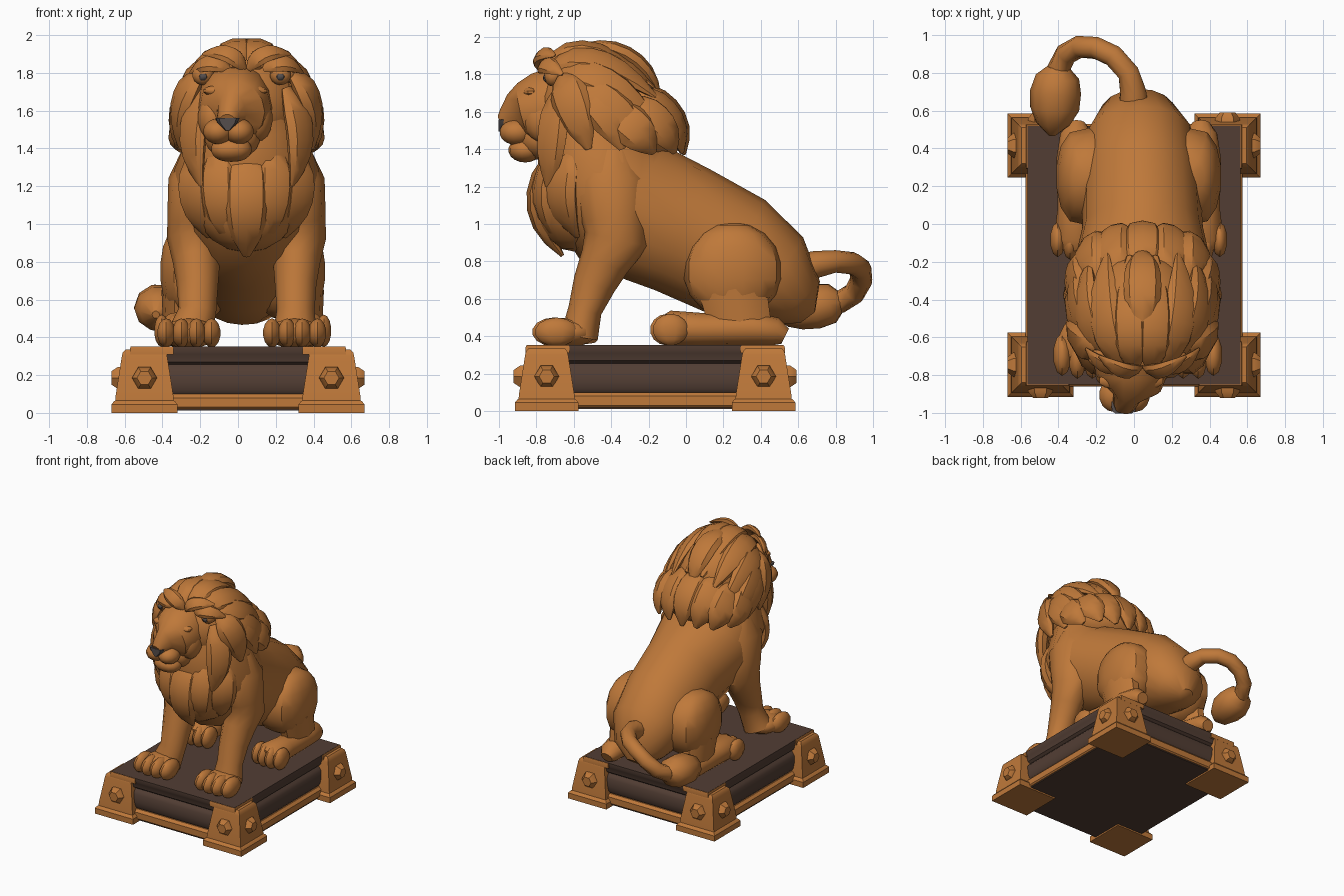
import bpy, bmesh, math
from mathutils import Vector as V


def material(name, rgb):
    m = bpy.data.materials.new(name)
    m.diffuse_color = (*rgb, 1)
    return m


BRONZE = material("bronze", (0.52, 0.19, 0.042))
STONE = material("dark stone", (0.085, 0.048, 0.034))
GREY = material("nose grey", (0.09, 0.075, 0.072))


def finish(bm, name, mat):
    bmesh.ops.recalc_face_normals(bm, faces=bm.faces[:])
    me = bpy.data.meshes.new(name)
    bm.to_mesh(me)
    bm.free()
    ob = bpy.data.objects.new(name, me)
    me.materials.append(mat)
    bpy.context.collection.objects.link(ob)
    return ob


def skin(name, rings, mat):
    """Join rings of points into a capped solid."""
    bm = bmesh.new()
    vs = [[bm.verts.new(p) for p in r] for r in rings]
    n = len(vs[0])
    for a, b in zip(vs, vs[1:]):
        for i in range(n):
            bm.faces.new((a[i], a[(i + 1) % n], b[(i + 1) % n], b[i]))
    bm.faces.new(vs[0])
    bm.faces.new(vs[-1])
    return finish(bm, name, mat)


def loft(name, pts, radii, segs=12, mat=BRONZE, center=None):
    """Elliptical sections (width, depth) along a path; depth faces away from center."""
    pts = [V(p) for p in pts]
    rings = []
    for i, p in enumerate(pts):
        t = (pts[min(i + 1, len(pts) - 1)] - pts[max(i - 1, 0)]).normalized()
        if center:
            d = p - V(center)
            d = (d - t * d.dot(t)).normalized()
            w = t.cross(d)
        else:
            w = V((1, 0, 0))
            w = (w - t * w.dot(t)).normalized()
            d = t.cross(w)
        rw, rd = radii[i]
        ang = [2 * math.pi * k / segs for k in range(segs)]
        rings.append([p + w * rw * math.cos(a) + d * rd * math.sin(a) for a in ang])
    return skin(name, rings, mat)


def ball(name, c, r, mat=BRONZE, u=14, v=9, flat=1.0):
    """Ellipsoid; flat < 1 squares it off sideways."""
    bm = bmesh.new()
    bmesh.ops.create_uvsphere(bm, u_segments=u, v_segments=v, radius=1)
    for p in bm.verts:
        x = math.copysign(abs(p.co.x) ** flat, p.co.x)
        p.co = V((x * r[0] + c[0], p.co.y * r[1] + c[1], p.co.z * r[2] + c[2]))
    return finish(bm, name, mat)


def block(name, cx, cy, hx, hy, profile, mat):
    """Rectangular moulding from an (inset, height) profile."""
    return skin(name, [[(cx + sx * (hx - i), cy + sy * (hy - i), z)
                        for sx, sy in ((-1, -1), (1, -1), (1, 1), (-1, 1))]
                       for i, z in profile], mat)


# Plinth
PY = -0.165
block("plinth_underside", 0, PY, 0.56, 0.68, [(0, 0.012), (0, 0.04)], STONE)
block("plinth_trim", 0, PY, 0.575, 0.695,
      [(0.01, 0.02), (0, 0.03), (0, 0.08), (0.02, 0.10)], BRONZE)
block("plinth_slab", 0, PY, 0.565, 0.685,
      [(0.02, 0.10), (0.005, 0.12), (0, 0.16), (0.005, 0.22), (0.02, 0.24),
       (0.035, 0.255), (0.015, 0.27), (0.008, 0.31), (0, 0.325), (0, 0.352)], STONE)

# Corner blocks with top plates and hexagonal studs
for sx in (-1, 1):
    for sy in (-1, 1):
        cx, cy = sx * 0.495, PY + sy * 0.58
        block("corner_block", cx, cy, 0.175, 0.17,
              [(0, 0), (0, 0.045), (0.012, 0.06), (0.02, 0.065), (0.022, 0.09),
               (0.055, 0.30), (0.06, 0.32), (0.075, 0.335)], BRONZE)
        block("corner_plate", sx * 0.457, PY + sy * 0.575, 0.115, 0.118,
              [(0, 0.31), (0, 0.34), (0.004, 0.3505)], BRONZE)
        for out in (V((sx, 0, 0)), V((0, sy, 0))):
            side = V((0, 0, 1)).cross(out)
            base = V((cx, cy, 0.185))
            skin("corner_stud", [[base + out * d + r * (side * math.cos(k * math.pi / 3)
                  + V((0, 0, 1)) * math.sin(k * math.pi / 3)) for k in range(6)]
                 for d, r in ((0.10, 0.066), (0.143, 0.066), (0.176, 0.04))], BRONZE)

# Torso from neck to rump
CX = 0.045
loft("torso", [(0.03, -0.52, 1.72), (CX, -0.50, 1.5), (CX, -0.46, 1.28), (CX, -0.33, 1.1),
               (CX, -0.02, 0.97), (0.035, 0.26, 0.83), (0.03, 0.46, 0.71),
               (0.02, 0.59, 0.58), (0.02, 0.65, 0.50)],
     [(0.2, 0.2), (0.3, 0.3), (0.385, 0.35), (0.39, 0.385), (0.32, 0.355),
      (0.31, 0.34), (0.285, 0.275), (0.20, 0.17), (0.06, 0.05)], 16)
ball("chest", (CX, -0.585, 1.13), (0.29, 0.235, 0.28))

# Legs and paws
for s in (-1, 1):
    x = CX
    loft("front_leg", [(x + s * 0.22, -0.40, 1.38), (x + s * 0.245, -0.40, 1.22),
                       (x + s * 0.27, -0.385, 1.02), (x + s * 0.275, -0.37, 0.92),
                       (x + s * 0.265, -0.435, 0.80),
                       (x + s * 0.26, -0.49, 0.68), (x + s * 0.26, -0.54, 0.54),
                       (0.02 + s * 0.28, -0.57, 0.40)],
         [(0.12, 0.12), (0.17, 0.21), (0.15, 0.175), (0.145, 0.175), (0.125, 0.135),
          (0.11, 0.115), (0.10, 0.09), (0.12, 0.10)], 12)
    px = 0.02 + s * 0.28
    ball("front_paw", (px, -0.63, 0.42), (0.145, 0.15, 0.08))
    for k in (-1.5, -0.5, 0.5, 1.5):
        ball("front_toe", (px + k * 0.08, -0.715 + abs(k) * 0.015, 0.423),
             (0.05, 0.115, 0.077), u=10, v=7)
    ball("thigh", (0.025 + s * 0.25, 0.25, 0.75), (0.19, 0.265, 0.26), flat=0.6)
    hx = 0.025 + s * 0.33
    loft("hind_ankle", [(hx, 0.25, 0.65), (hx, 0.3, 0.42)], [(0.1, 0.19), (0.09, 0.17)], 10)
    loft("hind_foot", [(hx, 0.53, 0.40), (hx, 0.48, 0.425), (hx, 0.35, 0.44),
                       (hx, 0.08, 0.435), (hx, -0.08, 0.44), (hx, -0.13, 0.43)],
         [(0.05, 0.045), (0.085, 0.075), (0.105, 0.09), (0.10, 0.09), (0.12, 0.097),
          (0.09, 0.07)], 12)
    for k in (-1.5, -0.5, 0.5, 1.5):
        ball("hind_toe", (hx + k * 0.066, -0.105 + abs(k) * 0.015, 0.435),
             (0.042, 0.095, 0.085), u=10, v=7)

# Tail with tuft
loft("tail", [(0.0, 0.60, 0.755), (-0.005, 0.70, 0.785), (-0.03, 0.80, 0.80), (-0.11, 0.89, 0.79),
              (-0.20, 0.932, 0.76), (-0.29, 0.938, 0.70), (-0.36, 0.90, 0.63),
              (-0.40, 0.82, 0.58), (-0.41, 0.76, 0.57)],
     [(0.085, 0.085), (0.072, 0.072)] + [(0.06, 0.06)] * 7, 10, center=(-0.2, 0.7, 0.2))
loft("tail_tuft", [(-0.40, 0.83, 0.585), (-0.405, 0.78, 0.575), (-0.415, 0.70, 0.56),
                   (-0.42, 0.61, 0.55), (-0.43, 0.53, 0.535), (-0.435, 0.47, 0.52)],
     [(0.06, 0.055), (0.115, 0.11), (0.135, 0.125), (0.13, 0.12), (0.09, 0.09), (0.02, 0.02)], 10)

# Head
HX = -0.015
loft("head", [(HX, -0.55, 1.64), (HX, -0.70, 1.62), (HX, -0.80, 1.61), (HX - 0.005, -0.855, 1.60),
              (HX - 0.02, -0.90, 1.585), (HX - 0.035, -0.955, 1.555), (HX - 0.04, -0.985, 1.54)],
     [(0.2, 0.24), (0.2, 0.225), (0.19, 0.20), (0.165, 0.165), (0.08, 0.125),
      (0.062, 0.075), (0.045, 0.045)], 14)
ball("jaw", (HX - 0.015, -0.77, 1.455), (0.15, 0.13, 0.115))
ball("chin", (HX - 0.02, -0.86, 1.395), (0.11, 0.09, 0.066), flat=0.8)
for s in (-1, 1):
    ball("muzzle_pad", (HX - 0.035 + s * 0.056, -0.905, 1.49), (0.08, 0.092, 0.068))
    ball("cheek", (HX + s * 0.12, -0.76, 1.56), (0.08, 0.11, 0.125))
    ball("brow", (HX + s * 0.09, -0.83, 1.705), (0.085, 0.045, 0.03), u=10, v=7)
    ball("eye", (HX + s * 0.092, -0.855, 1.664), (0.036, 0.02, 0.012), GREY, 8, 6)
    ball("ear", (0.02 + s * 0.205, -0.71, 1.79), (0.06, 0.05, 0.055), u=10, v=7)
    ball("ear_hollow", (0.02 + s * 0.205, -0.745, 1.78), (0.025, 0.02, 0.022), GREY, 8, 6)
nose = [(-0.065, 1.56), (0.065, 1.56), (0.055, 1.535), (0.012, 1.495), (-0.012, 1.495), (-0.055, 1.535)]
skin("nose", [[(HX - 0.04 + a * k, y, b) for a, b in nose]
              for k, y in ((1, -0.94), (0.95, -0.99), (0.7, -1.002))], GREY)

# Mane: inner masses covered in pointed locks (start, bend, end, half width)
MX = 0.045
ball("mane_core", (0.04, -0.47, 1.63), (0.31, 0.32, 0.30))
ball("nape", (0.04, -0.28, 1.50), (0.30, 0.26, 0.19))
FLOW = (0.35, 0.74, 0.96, 1.0, 0.97, 0.84, 0.56, 0.16)


def lock(name, a, b, c, w, s, center):
    pts, rad = [], []
    for i, f in enumerate(FLOW):
        t = i / (len(FLOW) - 1)
        p = V(a) * (1 - t) ** 2 + V(b) * 2 * t * (1 - t) + V(c) * t * t
        pts.append((MX + s * p.x, p.y, p.z))
        rad.append((w * f, w * 0.52 * f))
    loft(name, pts, rad, 8, center=center)


MANE = [  # crown
    ((.05, -.76, 1.83), (.07, -.56, 2.08), (.07, -.17, 1.73), .095),
    ((.12, -.74, 1.82), (.24, -.52, 1.98), (.19, -.16, 1.68), .10),
    ((.17, -.70, 1.79), (.35, -.50, 1.86), (.28, -.18, 1.58), .10),
    ((.22, -.64, 1.72), (.39, -.48, 1.74), (.34, -.20, 1.45), .11),
    # forelock
    ((.01, -.76, 1.82), (.08, -.82, 1.94), (.23, -.70, 1.90), .055),
    ((.09, -.75, 1.82), (.20, -.79, 1.89), (.30, -.66, 1.80), .055),
    # lower back
    ((.14, -.28, 1.72), (.19, -.04, 1.60), (.12, -.02, 1.38), .11),
    ((.25, -.32, 1.66), (.32, -.11, 1.56), (.24, -.06, 1.38), .11),
    ((.28, -.42, 1.62), (.40, -.26, 1.53), (.32, -.17, 1.38), .115),
    # sides
    ((.24, -.66, 1.79), (.38, -.62, 1.68), (.35, -.52, 1.40), .11),
    ((.22, -.60, 1.76), (.40, -.44, 1.67), (.36, -.34, 1.40), .11),
    ((.21, -.68, 1.72), (.34, -.72, 1.50), (.24, -.74, 1.20), .10),
    # chest
    ((.13, -.66, 1.44), (.19, -.87, 1.14), (.08, -.66, .90), .10),
    ((.25, -.60, 1.40), (.32, -.74, 1.15), (.20, -.58, .93), .11)]
MIDDLE = [((0, -.55, 1.95), (0, -.24, 1.95), (0, -.14, 1.68), .10),
          ((0, -.28, 1.74), (0, 0, 1.64), (0, -.01, 1.37), .11),
          ((0, -.66, 1.42), (0, -.92, 1.12), (0, -.66, .83), .125)]
for sides, table in (((-1, 1), MANE), ((1,), MIDDLE)):
    for a, b, c, w in table:
        low = c[2] < 1
        for s in sides:
            lock("chest_lock" if low else "mane_lock", a, b, c, w, s,
                 (MX, -0.35, 1.15) if low else (MX, -0.48, 1.58))

# Smooth shading with crisp edges
bpy.ops.object.select_all(action='DESELECT')
for ob in bpy.context.scene.objects:
    ob.select_set(True)
bpy.context.view_layer.objects.active = bpy.data.objects["torso"]
bpy.ops.object.shade_smooth_by_angle(angle=math.radians(38))
